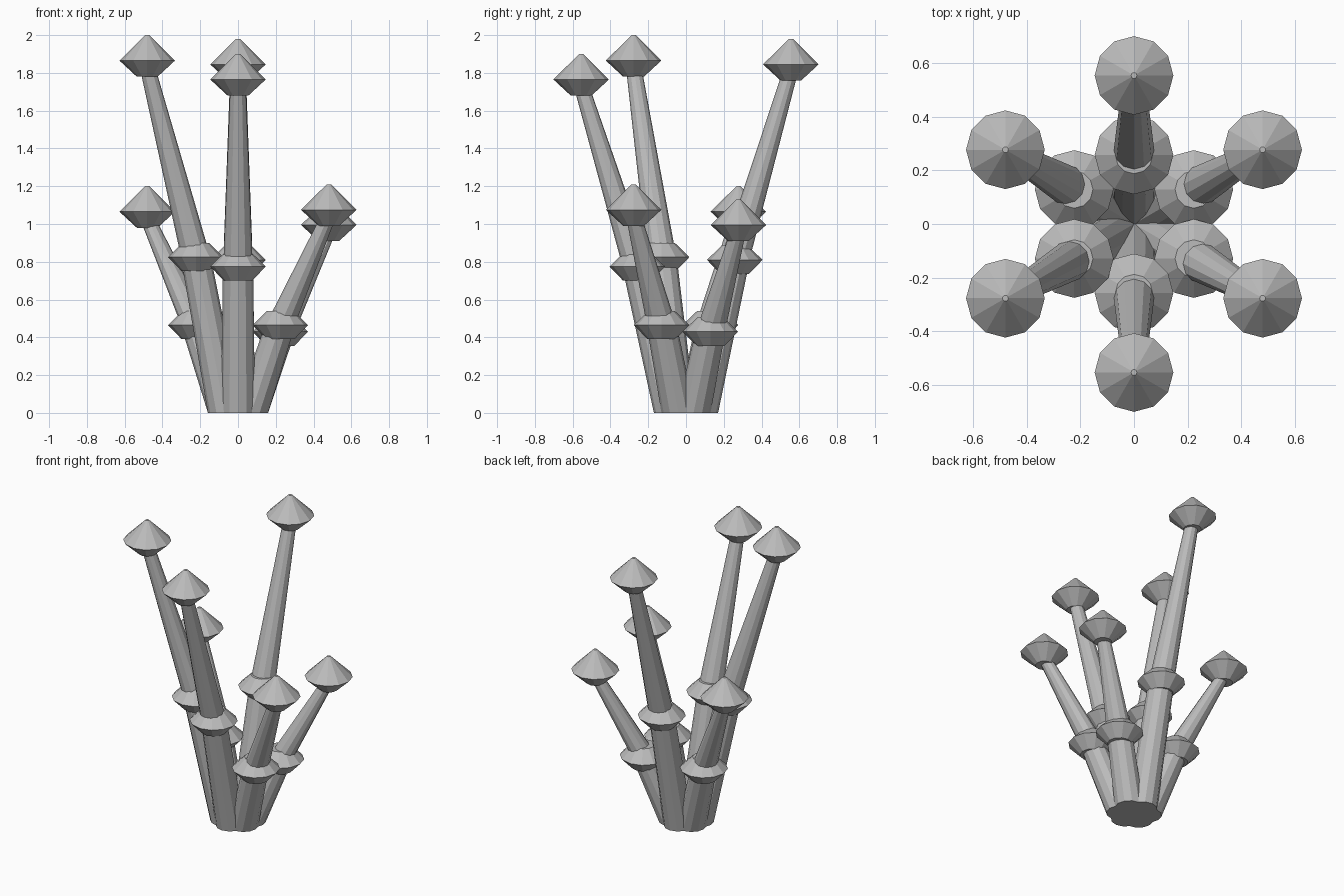
import bpy, bmesh, math

if "Cube" in bpy.data.objects:
    bpy.data.objects.remove(bpy.data.objects["Cube"])

SIDES = 12

grey = bpy.data.materials.new("stone_grey")
grey.diffuse_color = (0.5, 0.5, 0.5, 1)
grey.use_nodes = True
grey.node_tree.nodes["Principled BSDF"].inputs["Base Color"].default_value = grey.diffuse_color


def loft(name, rings):
    """Closed faceted body through horizontal rings of (x, y, z, radius)."""
    bm = bmesh.new()
    loops = []
    for x, y, z, r in rings:
        loops.append([bm.verts.new((x + r * math.cos(a), y + r * math.sin(a), z))
                      for a in (2 * math.pi * i / SIDES for i in range(SIDES))])
    for low, high in zip(loops, loops[1:]):
        for i in range(SIDES):
            j = (i + 1) % SIDES
            bm.faces.new((low[i], low[j], high[j], high[i]))
    bm.faces.new(loops[0][::-1])
    bm.faces.new(loops[-1])
    mesh = bpy.data.meshes.new(name)
    bm.to_mesh(mesh)
    bm.free()
    mesh.materials.append(grey)
    obj = bpy.data.objects.new(name, mesh)
    bpy.context.collection.objects.link(obj)


# direction in degrees, height of the tip, height of the collar rim
stalks = [(270, 1.90, 0.775), (90, 1.98, 0.81), (210, 2.00, 0.825),
          (330, 1.21, 0.465), (150, 1.20, 0.465), (30, 1.13, 0.43)]

for n, (angle, tip, joint) in enumerate(stalks, 1):
    c, s = math.cos(math.radians(angle)), math.sin(math.radians(angle))

    def at(dist, z, r):
        return (dist * c, dist * s, z, r)

    rim = tip - 0.135
    # lower and upper stem, bending at the collar
    loft(f"lower_stem_{n}", [at(0.08, 0, 0.09), at(0.258, joint, 0.08)])
    loft(f"upper_stem_{n}", [at(0.258, joint, 0.078), at(0.555, rim - 0.03, 0.041)])
    # collar around the joint
    loft(f"collar_{n}", [at(0.258, joint - 0.075, 0.075), at(0.258, joint, 0.147),
                         at(0.258, joint + 0.075, 0.07)])
    # pointed cap
    loft(f"cap_{n}", [at(0.555, rim - 0.085, 0.055), at(0.555, rim, 0.147),
                      at(0.555, tip, 0.011)])
